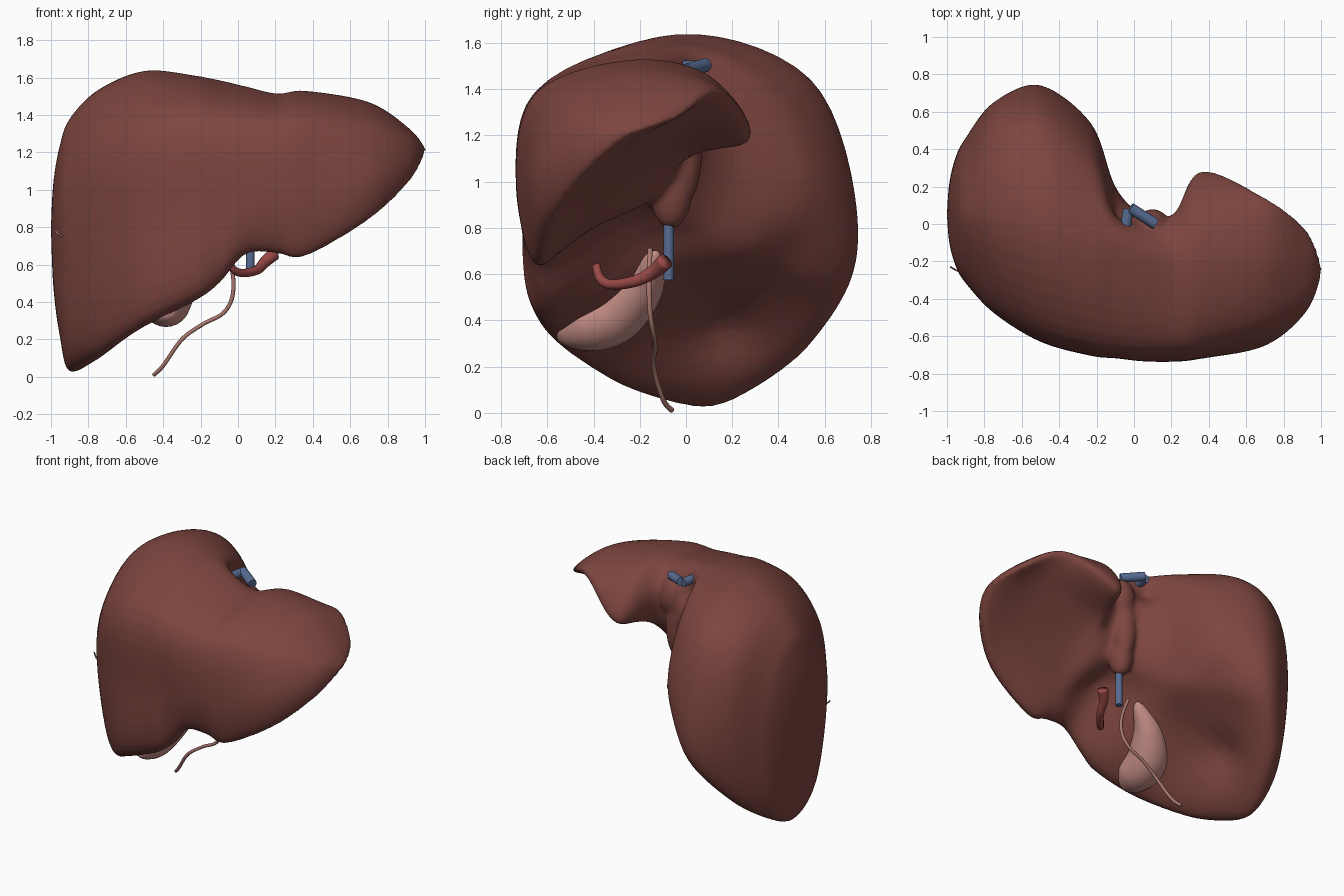
import bpy, bmesh, math
from mathutils import Vector, Matrix

if "Cube" in bpy.data.objects:
    bpy.data.objects.remove(bpy.data.objects["Cube"])


def material(name, rgb):
    m = bpy.data.materials.new(name)
    m.diffuse_color = (*rgb, 1)
    m.use_nodes = True
    m.node_tree.nodes["Principled BSDF"].inputs["Base Color"].default_value = m.diffuse_color
    return m


LIVER = material("liver brown", (0.205, 0.060, 0.050))
PINK = material("gallbladder pink", (0.56, 0.27, 0.24))
DUCT = material("duct tan", (0.40, 0.19, 0.16))
RED = material("artery red", (0.33, 0.070, 0.065))
BLUE = material("vein blue", (0.095, 0.15, 0.29))


def spline(pts, steps, closed=False):
    """Smooth curve through points (Catmull-Rom)."""
    n = len(pts)
    at = (lambda i: pts[i % n]) if closed else (lambda i: pts[max(0, min(n - 1, i))])
    out = []
    for i in range(n if closed else n - 1):
        a, b, c, d = at(i - 1), at(i), at(i + 1), at(i + 2)
        for k in range(steps):
            t = k / steps
            out.append(0.5 * (2 * b + (c - a) * t + (2 * a - 5 * b + 4 * c - d) * t * t
                              + (3 * b - a - 3 * c + d) * t ** 3))
    if not closed:
        out.append(pts[-1].copy())
    return out


def finish(bm, name, mat):
    bmesh.ops.recalc_face_normals(bm, faces=bm.faces[:])
    for f in bm.faces:
        f.smooth = True
    me = bpy.data.meshes.new(name)
    bm.to_mesh(me)
    bm.free()
    me.materials.append(mat)
    ob = bpy.data.objects.new(name, me)
    bpy.context.scene.collection.objects.link(ob)
    return ob


def skin(bm, rings):
    """Join closed rings with quads and cap both ends."""
    vs = [[bm.verts.new(p) for p in r] for r in rings]
    n = len(vs[0])
    for a, b in zip(vs, vs[1:]):
        for j in range(n):
            bm.faces.new((a[j], a[(j + 1) % n], b[(j + 1) % n], b[j]))
    bm.faces.new(vs[0])
    bm.faces.new(vs[-1])


def tube(name, path, radii, mat, steps=8, sides=16):
    """Round tube along a smooth path with varying radius."""
    pts = spline([Vector(p) for p in path], steps)
    rad = spline([Vector((r, 0, 0)) for r in radii], steps)
    rings, side = [], None
    for i, p in enumerate(pts):
        d = (pts[min(i + 1, len(pts) - 1)] - pts[max(i - 1, 0)]).normalized()
        if side is None:
            side = d.orthogonal()
        side = (side - d * side.dot(d)).normalized()
        up = d.cross(side)
        r = max(rad[i].x, 0.002)
        rings.append([p + r * (math.cos(a) * side + math.sin(a) * up)
                      for a in (2 * math.pi * k / sides for k in range(sides))])
    bm = bmesh.new()
    skin(bm, rings)
    return finish(bm, name, mat)


# Liver cross-sections: x, then (y, z) around from front over top, back, underside
right_lobe = [
    (-0.90, (-.31, .75), (-.26, 1.13), (.05, 1.38), (.36, 1.19), (.46, .78), (.38, .26), (.11, .03), (-.18, .19)),
    (-0.75, (-.46, .80), (-.42, 1.26), (.02, 1.53), (.50, 1.37), (.65, .85), (.54, .30), (.12, .13), (-.33, .16)),
    (-0.50, (-.62, .85), (-.56, 1.37), (-.02, 1.635), (.53, 1.45), (.735, .90), (.64, .53), (.10, .46), (-.53, .28)),
    (-0.23, (-.70, .90), (-.63, 1.40), (-.10, 1.61), (.34, 1.45), (.54, 1.00), (.36, .70), (-.05, .63), (-.62, .41)),
    (-0.10, (-.71, .93), (-.65, 1.39), (-.15, 1.58), (.07, 1.50), (.20, 1.12), (.09, .84), (-.20, .76), (-.62, .50)),
]
left_lobe = [
    (0.04, (-.73, .96), (-.66, 1.38), (-.20, 1.55), (-.01, 1.47), (.06, 1.20), (-.05, .95), (-.30, .86), (-.63, .655)),
    (0.21, (-.735, .98), (-.66, 1.37), (-.25, 1.51), (-.03, 1.46), (.05, 1.30), (-.10, .98), (-.42, .79), (-.64, .665)),
    (0.36, (-.72, .98), (-.64, 1.38), (-.25, 1.525), (.10, 1.46), (.28, 1.18), (-.05, 1.12), (-.42, .86), (-.64, .645)),
    (0.70, (-.65, 1.06), (-.54, 1.34), (-.25, 1.46), (.00, 1.45), (.14, 1.38), (-.08, 1.24), (-.40, 1.01), (-.59, .84)),
]
stations = [[Vector((s[0], y, z)) for y, z in s[1:]] for s in right_lobe + left_lobe]


def shrunk(section, x, centre, ky, kz):
    return [Vector((x, centre[0] + (p.y - centre[0]) * ky, centre[1] + (p.z - centre[1]) * kz))
            for p in section]


# Rounded right end and tapering left tip
first, last = stations[0], stations[-1]
rc, lc = (0.05, 0.80), (-0.24, 1.21)
stations = ([shrunk(first, x, rc, k, k) for x, k in ((-1.0, .02), (-.987, .42), (-.952, .76))]
            + stations
            + [shrunk(last, .92, lc, .56, .44), shrunk(last, 1.005, lc, .06, .02)])
rails = [spline([s[j] for s in stations], 7) for j in range(8)]
rings = [spline([r[i] for r in rails], 7, closed=True) for i in range(len(rails[0]))]

# Soft impressions: colon, kidney, great vein groove: centre, radius, push
dents = [((-0.58, 0.16, 0.32), 0.16, (-0.05, 0.0, 0.04)),
         ((-0.35, 0.38, 0.68), 0.16, (-0.03, -0.02, 0.02)),
         ((-0.06, 0.08, 1.42), 0.08, (-0.02, -0.05, -0.02))]
for ring in rings:
    for p in ring:
        for c, r, push in dents:
            p += Vector(push) * math.exp(-((p - Vector(c)).length / r) ** 2)

bm = bmesh.new()
skin(bm, rings)
# Caudate lobe, blended in by the remesh
for c, s in [((0.06, -0.065, 0.95), (0.08, 0.09, 0.155)),
             ((0.07, -0.01, 1.14), (0.08, 0.08, 0.24)),
             ((0.10, -0.01, 1.33), (0.09, 0.09, 0.14))]:
    bmesh.ops.create_icosphere(bm, subdivisions=4, radius=1,
                               matrix=Matrix.Translation(c) @ Matrix.Diagonal((*s, 1)))
liver = finish(bm, "liver", LIVER)
rm = liver.modifiers.new("blend", 'REMESH')
rm.mode = 'VOXEL'
rm.voxel_size = 0.015
rm.use_smooth_shade = True
sm = liver.modifiers.new("soften", 'SMOOTH')
sm.factor = 0.5
sm.iterations = 8

# Gallbladder
tube("gallbladder",
     [(-.385, -.56, .34), (-.385, -.54, .345), (-.385, -.45, .38), (-.375, -.31, .44), (-.28, -.19, .56),
      (-.16, -.14, .67), (-.15, -.135, .70)],
     [.005, .06, .122, .138, .10, .04, .01], PINK, sides=24)

# Bile duct, and the stray duct end on the right flank
tube("bile_duct",
     [(-.45, -.06, .01), (-.40, -.10, .06), (-.30, -.14, .20), (-.19, -.135, .28), (-.08, -.14, .34),
      (-.03, -.155, .43), (-.03, -.16, .56), (-.08, -.155, .71)], [.011] * 8, DUCT, sides=10)
tube("duct_end", [(-.98, -.23, .785), (-.955, -.245, .76), (-.92, -.26, .745)], [.005] * 3, DUCT, sides=8)

# Hepatic artery
tube("hepatic_artery",
     [(.19, -.09, .655), (.14, -.14, .61), (.10, -.22, .57), (.02, -.32, .555), (-.03, -.37, .58), (-.05, -.39, .64)],
     [.036, .030, .025, .022, .020, .018], RED)

# Veins
for name, a, b, r in [("portal_vein", (.065, -.075, .575), (.065, -.075, .85), .023),
                      ("hepatic_vein_left", (-.02, .085, 1.505), (.115, .0, 1.48), .030),
                      ("hepatic_vein_right", (-.045, -.01, 1.495), (-.03, .08, 1.495), .029)]:
    vein = tube(name, [a, b], [r, r], BLUE, steps=2, sides=20)
    bpy.context.view_layer.objects.active = vein
    vein.select_set(True)
    bpy.ops.object.shade_smooth_by_angle(angle=math.radians(40))
    vein.select_set(False)
